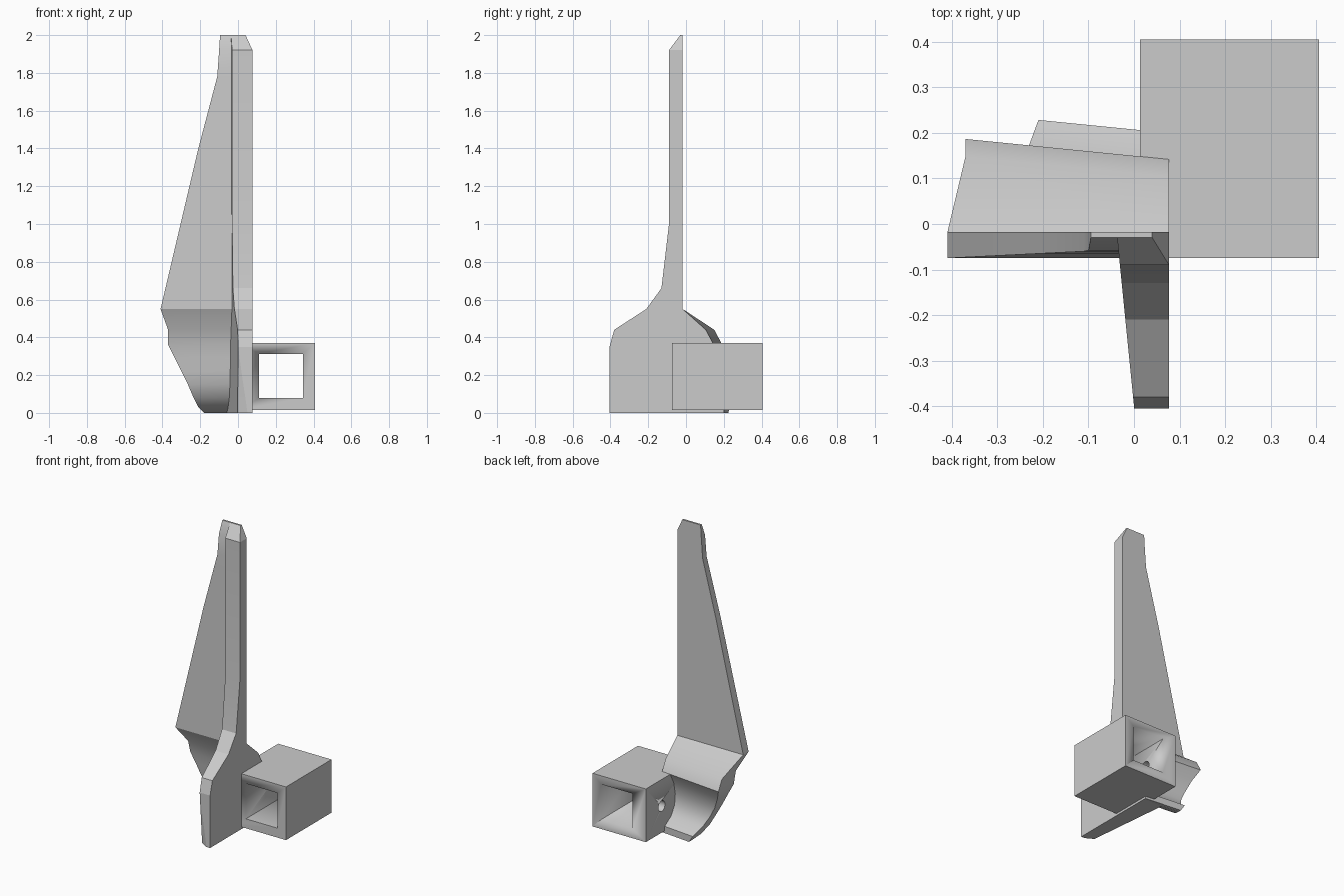
import bpy, bmesh, math

if "Cube" in bpy.data.objects:
    bpy.data.objects.remove(bpy.data.objects["Cube"], do_unlink=True)

grey = bpy.data.materials.new("light_grey")
grey.use_nodes = True
grey.diffuse_color = (0.6, 0.6, 0.6, 1)
grey.node_tree.nodes["Principled BSDF"].inputs["Base Color"].default_value = (0.6, 0.6, 0.6, 1)

RIGHT = 0.077  # flat side shared by the blade and the fin


def loft(name, rings, smooth_angle):
    """Skin a stack of equally sized rings and cap both ends."""
    bm = bmesh.new()
    loops = [[bm.verts.new(p) for p in ring] for ring in rings]
    n = len(loops[0])
    for a, b in zip(loops, loops[1:]):
        for i in range(n):
            j = (i + 1) % n
            bm.faces.new((a[i], a[j], b[j], b[i]))
    bm.faces.new(loops[0])
    bm.faces.new(loops[-1])
    bmesh.ops.remove_doubles(bm, verts=bm.verts, dist=0.0005)
    bmesh.ops.recalc_face_normals(bm, faces=bm.faces)
    mesh = bpy.data.meshes.new(name)
    bm.to_mesh(mesh)
    bm.free()
    ob = bpy.data.objects.new(name, mesh)
    bpy.context.collection.objects.link(ob)
    mesh.materials.append(grey)
    bpy.ops.object.select_all(action="DESELECT")
    ob.select_set(True)
    bpy.context.view_layer.objects.active = ob
    bpy.ops.object.shade_smooth_by_angle(angle=math.radians(smooth_angle))
    return ob


def blade_ring(left, right, front, back, skew=0.0):
    """Four corners of the sheet; front and back are (y, z) pairs."""
    def corner(x, p):
        return (x, p[0] + skew * (RIGHT - x), p[1])
    return [corner(left, front), corner(right, front),
            corner(right, back), corner(left, back)]


# Tall tapering blade
blade = [(-0.41, 0.55, -0.075), (-0.21, 1.4, -0.065),
         (-0.11, 1.78, -0.06), (-0.1, 1.92, -0.058)]
rings = [blade_ring(x, RIGHT, (yf, z), (-0.018, z)) for x, z, yf in blade]
rings.append(blade_ring(-0.095, 0.04, (-0.03, 2), (-0.018, 2)))
loft("blade", rings, 20)

# Curved cradle below the blade, slightly skewed: left edge, front, back
cradle = [(-0.37, (-0.042, 0.44), (0.105, 0.44)),
          (-0.37, (-0.02, 0.36), (0.142, 0.37)),
          (-0.335, (-0.008, 0.29), (0.105, 0.30)),
          (-0.30, (0.0, 0.22), (0.088, 0.22)),
          (-0.265, (0.015, 0.15), (0.095, 0.15)),
          (-0.235, (0.05, 0.08), (0.13, 0.09)),
          (-0.21, (0.11, 0.03), (0.2, 0.045)),
          (-0.18, (0.18, 0.0), (0.2, 0.0))]
rings = [blade_ring(-0.41, RIGHT, (-0.075, 0.55), (-0.018, 0.55))]
rings += [blade_ring(x, RIGHT, f, b, 0.1) for x, f, b in cradle]
loft("cradle", rings, 32)


# Upright fin, thinner toward its front edge
def fin_ring(z, front, back, edge=None, bevel=0.0, top=RIGHT):
    def side(y):
        return -0.04 - 0.1 * y
    edge = side(front) if edge is None else edge
    return [(edge, front, z), (top, front, z), (top, back, z),
            (side(back), back, z), (side(front + bevel), front + bevel, z)]


fin = [fin_ring(0, -0.405, 0.19, 0.05, 0.03),
       fin_ring(0.08, -0.405, 0.10, 0.039, 0.023),
       fin_ring(0.2, -0.405, 0.05, 0.021, 0.013),
       fin_ring(0.35, -0.405, 0.03),
       fin_ring(0.44, -0.38, 0.0),
       fin_ring(0.55, -0.21, -0.03),
       fin_ring(0.66, -0.13, -0.03),
       fin_ring(1.0, -0.09, -0.03),
       fin_ring(1.92, -0.09, -0.03),
       fin_ring(2.0, -0.03, -0.02, 0.0, 0.0, 0.04)]
loft("fin", fin, 15)


# Square tube with a small hole through its inner wall
def box(name, x, y, z):
    return loft(name, [[(x[0], v, z[0]), (x[1], v, z[0]),
                        (x[1], v, z[1]), (x[0], v, z[1])] for v in y], 20)


def cut(target, cutter):
    cutter.hide_render = True
    bpy.context.view_layer.objects.active = target
    mod = target.modifiers.new("cut", "BOOLEAN")
    mod.operation = "DIFFERENCE"
    mod.solver = "EXACT"
    mod.object = cutter
    bpy.ops.object.modifier_apply(modifier=mod.name)
    bpy.data.objects.remove(cutter, do_unlink=True)


tube = box("square_tube", (0.013, 0.407), (-0.075, 0.405), (0.015, 0.37))
cut(tube, box("tube_bore", (0.111, 0.343), (-0.2, 0.5), (0.078, 0.313)))
bolt = [[(x, 0.238 + 0.035 * math.cos(k * math.tau / 24), 0.192 + 0.035 * math.sin(k * math.tau / 24))
         for k in range(24)] for x in (-0.05, 0.2)]
cut(tube, loft("bolt_hole", bolt, 30))
